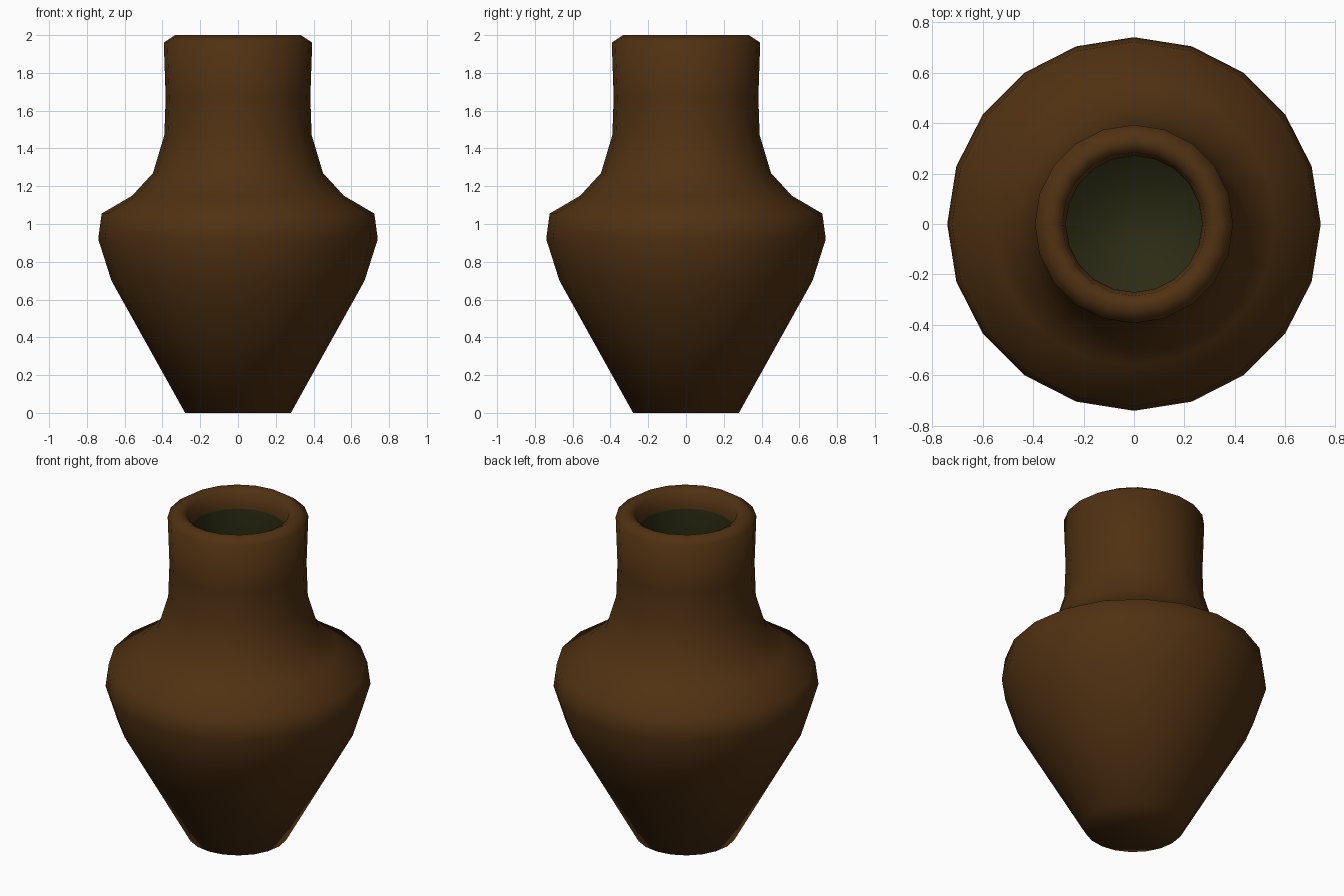
import bpy, bmesh, math

if "Cube" in bpy.data.objects:
    bpy.data.objects.remove(bpy.data.objects["Cube"])

SIDES = 20

def material(name, rgb):
    m = bpy.data.materials.new(name)
    m.diffuse_color = (*rgb, 1)
    m.use_nodes = True
    m.node_tree.nodes["Principled BSDF"].inputs["Base Color"].default_value = m.diffuse_color
    return m

def lathe(name, profile, mats, rule):
    """Revolve a closed (radius, height) profile, capping both ends."""
    bm = bmesh.new()
    rings = [[bm.verts.new((r * math.cos(2 * math.pi * i / SIDES),
                            r * math.sin(2 * math.pi * i / SIDES), z))
              for i in range(SIDES)] for r, z in profile]
    for k, (a, b) in enumerate(zip(rings, rings[1:])):
        for i in range(SIDES):
            j = (i + 1) % SIDES
            bm.faces.new((a[i], a[j], b[j], b[i])).material_index = rule(k)
    bm.faces.new(rings[0][::-1]).material_index = rule(0)
    bm.faces.new(rings[-1]).material_index = rule(len(rings) - 2)
    mesh = bpy.data.meshes.new(name)
    bm.to_mesh(mesh)
    bm.free()
    for m in mats:
        mesh.materials.append(m)
    ob = bpy.data.objects.new(name, mesh)
    bpy.context.collection.objects.link(ob)
    bpy.context.view_layer.objects.active = ob
    ob.select_set(True)
    bpy.ops.object.shade_smooth_by_angle(angle=math.radians(66))
    return ob

brown = material("brown clay", (0.080, 0.031, 0.006))
green = material("dark green glaze", (0.024, 0.024, 0.007))

# Outside wall from foot to lip
outer = [(0.28, 0), (0.67, 0.70), (0.74, 0.92), (0.722, 1.055), (0.56, 1.15),
         (0.45, 1.27), (0.39, 1.47), (0.383, 1.67), (0.393, 1.96), (0.333, 2.0)]
# Lip turning inwards, then the hollow down to the inner floor
lip = [(0.285, 1.975), (0.27, 1.88)]
inner = [(0.28, 1.67), (0.29, 1.47), (0.36, 1.24), (0.48, 1.10), (0.62, 1.0),
         (0.65, 0.91), (0.59, 0.72), (0.22, 0.06)]

first_inner = len(outer) + len(lip) - 1
lathe("vase", outer + lip + inner, [brown, green], lambda k: int(k >= first_inner))
